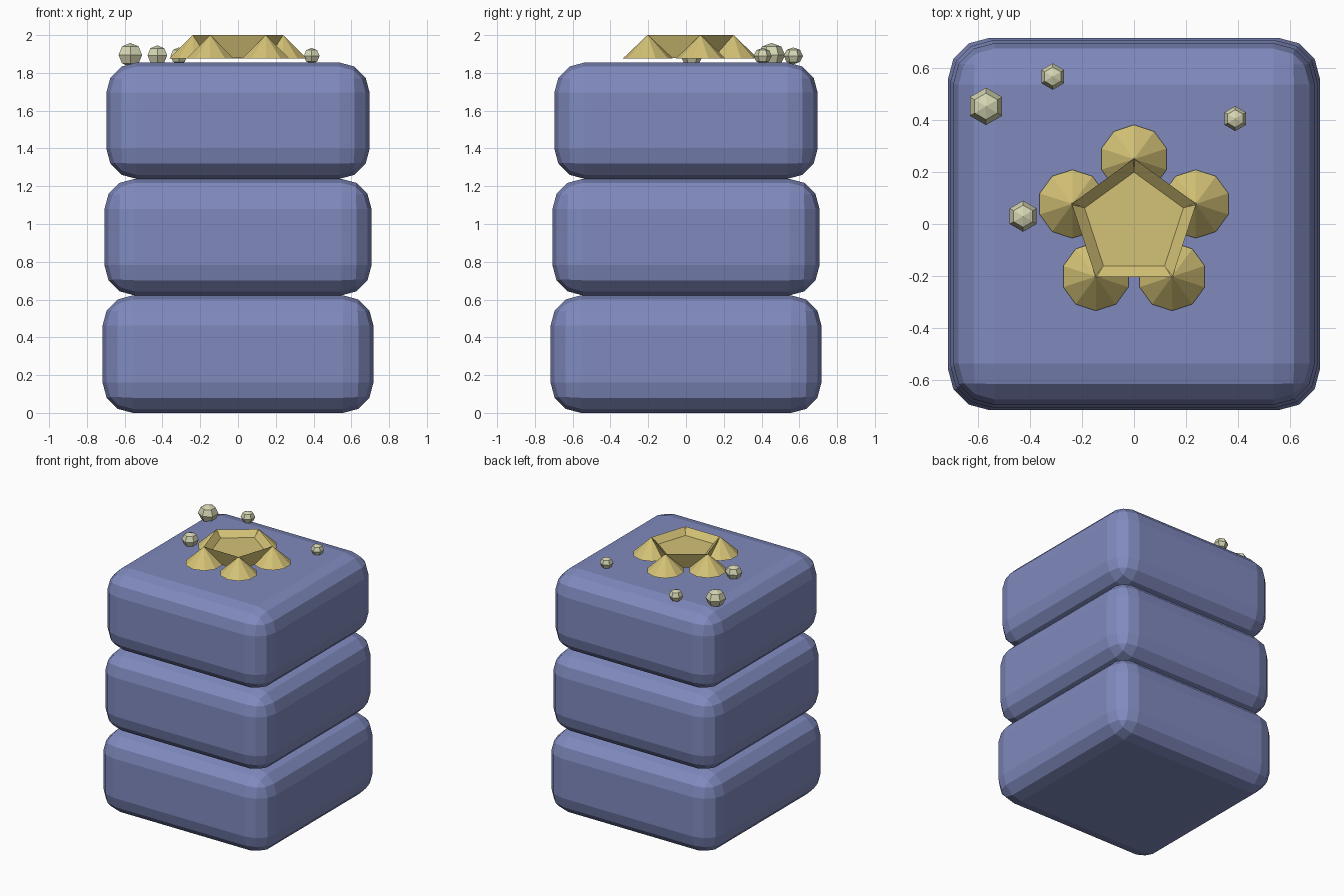
import bpy, bmesh, math
from mathutils import Matrix

if "Cube" in bpy.data.objects:
    bpy.data.objects.remove(bpy.data.objects["Cube"])


def material(name, rgb):
    m = bpy.data.materials.new(name)
    m.diffuse_color = (*rgb, 1)
    m.use_nodes = True
    m.node_tree.nodes["Principled BSDF"].inputs["Base Color"].default_value = m.diffuse_color
    return m


BLUE = material("dusty_blue", (0.216, 0.254, 0.515))
GOLD = material("soft_gold", (0.658, 0.539, 0.181))
CREAM = material("pale_cream", (0.658, 0.658, 0.445))


def add_object(name, bm, mat, loc=(0, 0, 0)):
    me = bpy.data.meshes.new(name)
    bm.to_mesh(me)
    bm.free()
    me.materials.append(mat)
    ob = bpy.data.objects.new(name, me)
    ob.location = loc
    bpy.context.collection.objects.link(ob)
    return ob


# three stacked cushions, each a little narrower than the one below
for i, (half, z0, z1) in enumerate([(0.717, 0, 0.622), (0.707, 0.622, 1.239), (0.697, 1.239, 1.855)]):
    bm = bmesh.new()
    bmesh.ops.create_cube(bm, size=1)
    bmesh.ops.scale(bm, vec=(2 * half, 2 * half, z1 - z0), verts=bm.verts)
    ob = add_object(f"cushion_{i + 1}", bm, BLUE, (0, 0, (z0 + z1) / 2))
    bev = ob.modifiers.new("rounding", 'BEVEL')
    bev.width, bev.segments = 0.16, 3

# five cone petals around the flower centre
for i in range(5):
    a = math.radians(90 + 72 * i)
    bm = bmesh.new()
    bmesh.ops.create_cone(bm, cap_ends=False, segments=10, radius1=0.132, radius2=0.004, depth=0.122)
    add_object(f"petal_{i + 1}", bm, GOLD, (0.25 * math.cos(a), 0.25 * math.sin(a), 1.937))

# five-sided flower centre: outer wall, rim and shallow bowl
bm = bmesh.new()
rings = []
for r, z in [(0.2, 1.878), (0.252, 2.0), (0.2, 1.955)]:
    rings.append([bm.verts.new((r * math.cos(t), r * math.sin(t), z))
                  for t in (math.radians(90 + 72 * k) for k in range(5))])
for lo, hi in zip(rings, rings[1:]):
    for k in range(5):
        n = (k + 1) % 5
        bm.faces.new((lo[k], lo[n], hi[n], hi[k]))
bm.faces.new(rings[-1])
add_object("flower_centre", bm, GOLD)

# pebbles scattered on the top cushion
for i, (x, y, z, r) in enumerate([(-0.57, 0.453, 1.895, 0.072), (-0.313, 0.568, 1.89, 0.051),
                                  (0.39, 0.406, 1.89, 0.048), (-0.427, 0.03, 1.893, 0.06)]):
    bm = bmesh.new()
    bmesh.ops.create_uvsphere(bm, u_segments=6, v_segments=4, radius=r)
    bmesh.ops.transform(bm, matrix=Matrix.Diagonal((1, 1, 0.88, 1)), verts=bm.verts)
    add_object(f"pebble_{i + 1}", bm, CREAM, (x, y, z))
